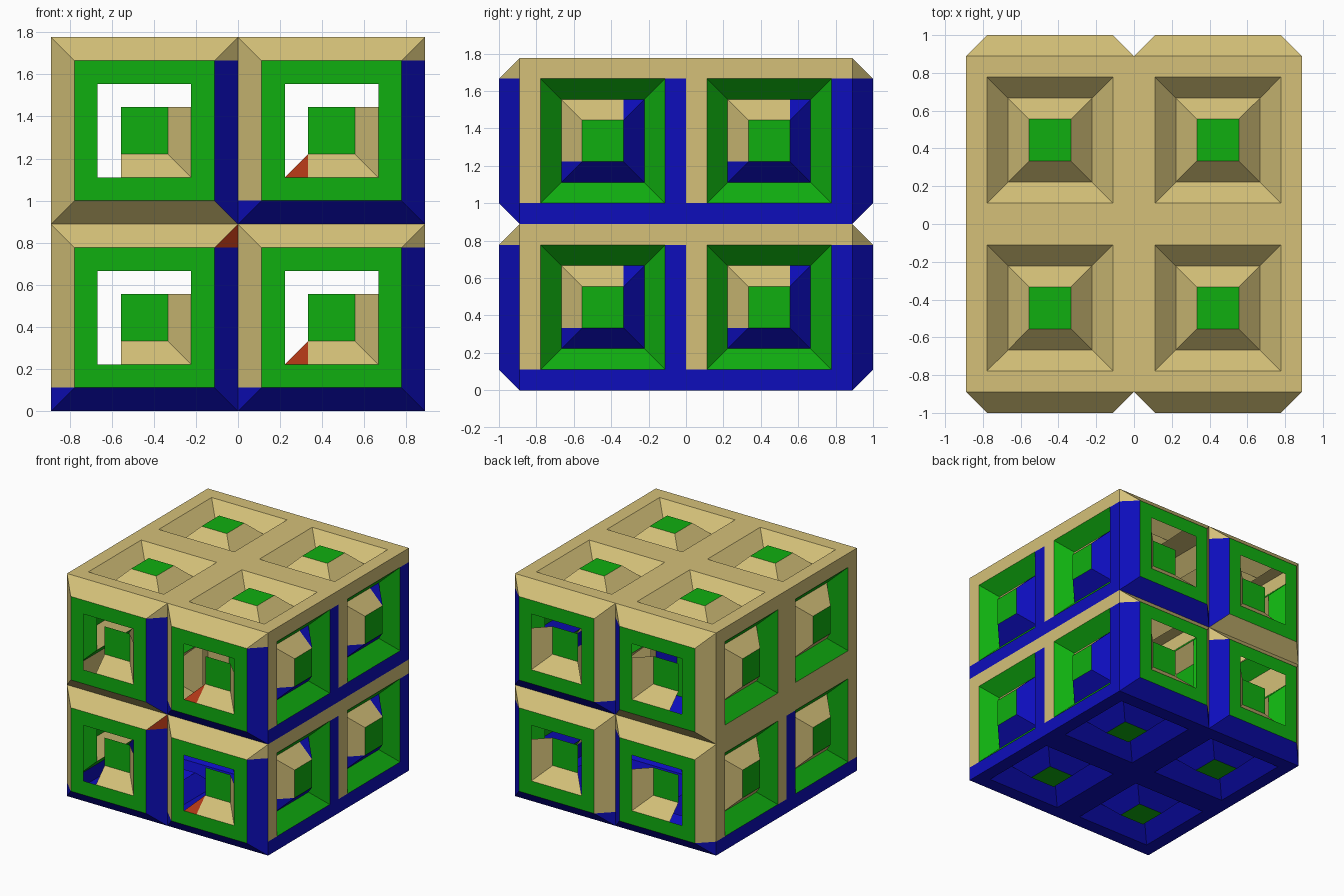
import bpy, bmesh
from mathutils import Vector

old = bpy.data.objects.get("Cube")
if old:
    bpy.data.objects.remove(old, do_unlink=True)

U = 1 / 9                      # grid unit: each cell is 8 units wide
TAN, GREEN, BLUE, RED = range(4)


def material(name, rgb):
    m = bpy.data.materials.new(name)
    m.use_nodes = True
    colour = (*rgb, 1)
    m.diffuse_color = colour
    m.node_tree.nodes["Principled BSDF"].inputs["Base Color"].default_value = colour
    return m


MATS = [material("sand tan", (0.66, 0.53, 0.19)),
        material("leaf green", (0.005, 0.43, 0.005)),
        material("deep blue", (0.004, 0.004, 0.5)),
        material("rust red", (0.43, 0.038, 0.008))]


# Colour rules: side is 0 right, 1 top, 2 left, 3 bottom of a cell; None leaves a gap
def right_rule(ring, side, a, b, col, row):
    if ring == 1:
        return GREEN
    if ring == 0:
        return BLUE if b < 3 and (b < -3 or a > 3) else TAN
    return BLUE if a > 1 or b < -1 else TAN


def left_rule(ring, side, a, b, col, row):
    if ring == 1:
        return GREEN
    strip = a > 3 and b < 3 and col == 0
    return BLUE if ring == 0 and row == 0 and (b < -3 or strip) else TAN


def window_rule(ring, side, a, b, col, row):
    if ring == 1:
        return GREEN
    if ring == 0:
        if side == 0:
            return TAN if b > 3 else BLUE
        return BLUE if b < -3 and not (col == 0 and row == 1) else TAN
    if side in (1, 2) or b > 1 or (a < -1 and col == 0):
        return None
    return TAN


def front_rule(ring, side, a, b, col, row):
    if ring == 0 and side == 0 and b > 3 and (col, row) == (0, 0):
        return RED
    if ring == 2 and side == 3 and a < -1 and col == 1:
        return RED
    return window_rule(ring, side, a, b, col, row)


def top_rule(*args):
    return TAN


def bottom_rule(*args):
    return BLUE


def turn(p, k):
    for _ in range(k):
        p = (-p[1], p[0])
    return p


def panel(name, normal, a_axis, b_axis, depths, rule):
    """Two by two cells of nested square rings, with a green cap in each."""
    n, ax, bx = Vector(normal), Vector(a_axis), Vector(b_axis)
    flip = ax.cross(bx).dot(n) < 0
    bm = bmesh.new()

    def add(points, ca, cb, index):
        vs = [bm.verts.new((ax * (ca + a) + bx * (cb + b) + n * (8 + d)) * U
                           + Vector((0, 0, 8 * U))) for a, b, d in points]
        face = bm.faces.new(vs[::-1] if flip else vs)
        face.material_index = index

    for col in (0, 1):
        for row in (0, 1):
            ca, cb = col * 8 - 4, row * 8 - 4
            for ring in range(3):
                p, q = 4 - ring, 3 - ring
                height = {p: depths[ring], q: depths[ring + 1]}
                pieces = [[(p, -q, p), (p, q, p), (q, q, q), (q, -q, q)],
                          [(p, q, None), (p, p, p), (q, q, q)],
                          [(p, -p, p), (p, -q, None), (q, -q, q)]]
                for side in range(4):
                    for piece in pieces:
                        pts = [(*turn((a, b), side), height[p if h is None else h])
                               for a, b, h in piece]
                        a = sum(v[0] for v in pts) / len(pts)
                        b = sum(v[1] for v in pts) / len(pts)
                        index = rule(ring, side, a, b, col, row)
                        if index is not None:
                            add(pts, ca, cb, index)
            d = depths[3]
            add([(-1, -1, d), (1, -1, d), (1, 1, d), (-1, 1, d)], ca, cb, GREEN)

    bmesh.ops.remove_doubles(bm, verts=bm.verts, dist=0.0005)
    mesh = bpy.data.meshes.new(name)
    bm.to_mesh(mesh)
    bm.free()
    for m in MATS:
        mesh.materials.append(m)
    bpy.context.collection.objects.link(bpy.data.objects.new(name, mesh))


X, Y, Z = (1, 0, 0), (0, 1, 0), (0, 0, 1)
PIT = (0, 0, -1, 0)            # sunken ring with a raised stud
WINDOW = (0, 1, 1, 0)          # raised frame with a sunken centre

panel("left_panel", X, Y, Z, PIT, right_rule)
panel("right_panel", (-1, 0, 0), Y, Z, PIT, left_rule)
panel("top_panel", Z, X, Y, PIT, top_rule)
panel("bottom_panel", (0, 0, -1), X, Y, PIT, bottom_rule)
panel("front_windows", (0, -1, 0), X, Z, WINDOW, front_rule)
panel("back_windows", Y, X, Z, WINDOW, window_rule)
